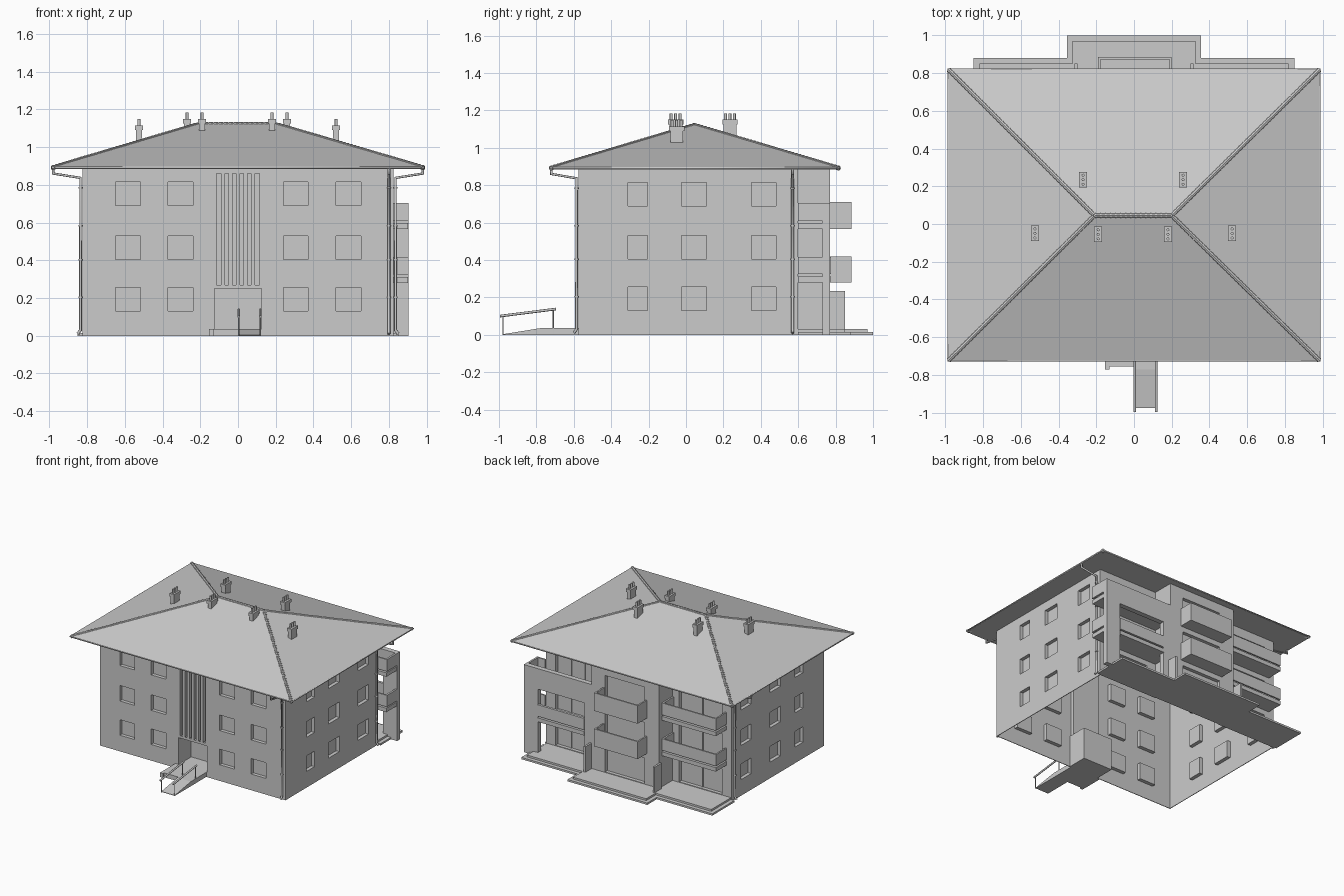
import bpy, bmesh, math
from mathutils import Vector, Matrix

if "Cube" in bpy.data.objects:
    bpy.data.objects.remove(bpy.data.objects["Cube"])


def finish(name, bm):
    bmesh.ops.recalc_face_normals(bm, faces=bm.faces)
    me = bpy.data.meshes.new(name)
    bm.to_mesh(me)
    bm.free()
    ob = bpy.data.objects.new(name, me)
    bpy.context.collection.objects.link(ob)
    return ob


def boxes(name, items):
    """One object from several (x0, x1, y0, y1, z0, z1) blocks."""
    bm = bmesh.new()
    for x0, x1, y0, y1, z0, z1 in items:
        m = Matrix.Translation(((x0 + x1) / 2, (y0 + y1) / 2, (z0 + z1) / 2))
        m = m @ Matrix.Diagonal((abs(x1 - x0), abs(y1 - y0), abs(z1 - z0), 1))
        bmesh.ops.create_cube(bm, size=1, matrix=m)
    return finish(name, bm)


def prism(name, pts, vec):
    """Extrude a flat 3D outline along vec."""
    bm = bmesh.new()
    f = bm.faces.new([bm.verts.new(p) for p in pts])
    r = bmesh.ops.extrude_face_region(bm, geom=[f])
    bmesh.ops.translate(bm, vec=vec, verts=[v for v in r["geom"] if isinstance(v, bmesh.types.BMVert)])
    return finish(name, bm)


def bake(ob):
    dg = bpy.context.evaluated_depsgraph_get()
    return bpy.data.meshes.new_from_object(ob.evaluated_get(dg))


def tube(name, paths, r, closed=False):
    cu = bpy.data.curves.new(name, "CURVE")
    cu.dimensions = "3D"
    cu.bevel_depth, cu.bevel_resolution, cu.use_fill_caps = r, 2, True
    for path in paths:
        sp = cu.splines.new("POLY")
        sp.points.add(len(path) - 1)
        for p, co in zip(sp.points, path):
            p.co = (*co, 1)
        sp.use_cyclic_u = closed
    tmp = bpy.data.objects.new(name + "_path", cu)
    bpy.context.collection.objects.link(tmp)
    bpy.context.view_layer.update()
    ob = bpy.data.objects.new(name, bake(tmp))
    bpy.context.collection.objects.link(ob)
    bpy.data.objects.remove(tmp)
    return ob


# Openings: block on a wall given along-wall range, inward depth and height
def on_wall(side, u0, u1, d0, d1, z0, z1):
    if side in "LR":
        s = -1 if side == "R" else 1
        a, b = sorted((-s * 0.825 + s * d0, -s * 0.825 + s * d1))
        return (a, b, u0, u1, z0, z1)
    base, s = {"F": (-0.575, 1), "B": (0.77, -1), "S": (0.6, -1)}[side]
    a, b = sorted((base + s * d0, base + s * d1))
    return (u0, u1, a, b, z0, z1)


cuts, panes, frames = [], [], []


def window(side, u0, u1, z0, z1, parts=1):
    cuts.append(on_wall(side, u0, u1, -0.03, 0.06, z0, z1))
    panes.append(on_wall(side, u0, u1, 0.028, 0.034, z0, z1))
    t = 0.005
    for a, b, c, d in ((u0 - t, u0, z0 - t, z1 + t), (u1, u1 + t, z0 - t, z1 + t),
                       (u0, u1, z0 - t, z0), (u0, u1, z1, z1 + t)):
        frames.append(on_wall(side, a, b, 0.003, 0.034, c, d))
    for i in range(1, parts):
        u = u0 + (u1 - u0) * i / parts
        frames.append(on_wall(side, u - t, u + t, 0.02, 0.034, z0, z1))


for z in (0.13, 0.405, 0.69):
    for u in (-0.65, -0.37, 0.24, 0.52):
        window("F", u, u + 0.132, z, z + 0.125)
    for u, w in ((-0.31, 0.105), (-0.025, 0.135), (0.35, 0.13)):
        window("L", u, u + w, z, z + 0.125)
        window("R", u, u + w, z, z + 0.125)
for z in (0.035, 0.32, 0.605):
    window("B", -0.17, 0.18, z, z + 0.205)
    window("S", 0.38, 0.74, z, z + 0.205, 3)
    window("S", -0.74, -0.36, z, z + 0.205, 2)
cuts.append((-0.125, 0.125, -0.62, -0.51, -0.05, 0.25))     # entrance
cuts.append((-0.115, 0.115, -0.62, -0.545, 0.27, 0.86))     # stair glazing recess

# Thin-walled building body with projecting rear bay
def footprint(x, y0, y1, bx, by, z):
    return [(-x, y0, z), (x, y0, z), (x, y1, z), (bx, y1, z), (bx, by, z),
            (-bx, by, z), (-bx, y1, z), (-x, y1, z)]


body = prism("walls", footprint(0.825, -0.575, 0.6, 0.3, 0.77, 0), (0, 0, 0.888))
hollow = prism("hollow_cutter", footprint(0.82, -0.57, 0.595, 0.295, 0.765, -0.1), (0, 0, 1.2))
holes = boxes("opening_cutter", cuts)
for cutter in (hollow, holes):
    mod = body.modifiers.new("cut", "BOOLEAN")
    mod.operation, mod.solver, mod.object = "DIFFERENCE", "EXACT", cutter
bpy.context.view_layer.update()
mesh = bake(body)
body.modifiers.clear()
body.data = mesh
for cutter in (hollow, holes):
    bpy.data.objects.remove(cutter)
boxes("window_glass", panes)
boxes("window_reveals", frames)

# Stair glazing fins and recessed entrance with door
boxes("stair_glazing", [(-0.115, 0.115, -0.545, -0.54, 0.27, 0.86)])
boxes("stair_fins", [(x - 0.011, x + 0.011, -0.575, -0.545, 0.27, 0.86) for x in (-0.08, -0.04, 0, 0.04, 0.08)]
      + [(x - 0.003, x + 0.003, -0.572, -0.54, 0.265, 0.865) for x in (-0.118, 0.118)])
boxes("entrance_porch", [(-0.131, -0.125, -0.572, -0.41, 0, 0.256), (0.125, 0.131, -0.572, -0.41, 0, 0.256),
                         (-0.125, 0.125, -0.572, -0.41, 0.25, 0.256), (-0.125, 0.125, -0.416, -0.41, 0, 0.25),
                         (-0.125, 0.125, -0.575, -0.416, 0, 0.035)])
boxes("entrance_door", [(0.01, 0.11, -0.422, -0.416, 0.035, 0.22)])

# Landing, ramp and handrails
boxes("landing", [(-0.13, 0.0, -0.755, -0.575, 0, 0.035), (-0.155, -0.13, -0.77, -0.575, 0, 0.035)])
prism("ramp", [(0, -0.975, 0), (0, -0.975, 0.004), (0, -0.77, 0.037), (0, -0.575, 0.037), (0, -0.575, 0)], (0.12, 0, 0))
tube("handrails", [[(x, -0.995, 0.10), (x, -0.695, 0.138)] for x in (0.004, 0.118)], 0.007)
tube("rail_posts", [[(x, y, 0), (x, y, z)] for x in (0.004, 0.118) for y, z in ((-0.978, 0.10), (-0.71, 0.135))], 0.003)

# Hipped roof
X, Y0, Y1 = 0.985, -0.725, 0.82
corners = [(-X, Y0), (X, Y0), (X, Y1), (-X, Y1)]
ends = [Vector((-0.21, 0.045, 1.127)), Vector((0.2, 0.045, 1.127))]
bm = bmesh.new()
lo = [bm.verts.new((*c, 0.885)) for c in corners]
hi = [bm.verts.new((*c, 0.897)) for c in corners]
l, r = [bm.verts.new(e) for e in ends]
bm.faces.new(lo)
for i in range(4):
    j = (i + 1) % 4
    bm.faces.new((lo[i], lo[j], hi[j], hi[i]))
for f in ((hi[0], hi[1], r, l), (hi[1], hi[2], r), (hi[2], hi[3], l, r), (hi[3], hi[0], l)):
    bm.faces.new(f)
finish("roof", bm)

# Overlapping cap tiles on ridge and hips
bm = bmesh.new()
lines = [(ends[0], ends[1])] + [(Vector((*c, 0.897)), ends[0 if c[0] < 0 else 1]) for c in corners]
for a, b in lines:
    n = int((b - a).length / 0.027)
    rot = (b - a).to_track_quat("Z", "Y").to_matrix().to_4x4()
    for i in range(n):
        p = a.lerp(b, (i + 0.7) / (n + 0.4)) - Vector((0, 0, 0.007))
        bmesh.ops.create_cone(bm, cap_ends=True, segments=8, radius1=0.014, radius2=0.011,
                              depth=0.031, matrix=Matrix.Translation(p) @ rot)
finish("ridge_tiles", bm)

# Gutters and downpipes
tube("gutter", [[(*c, 0.892) for c in corners]], 0.006, True)
pipes, rings = [], []
for (x, y), (dx, dy), reach in (((0.80, -0.585), (0, -1), 0.135),
                                ((0.835, 0.57), (1, 0), 0.145), ((-0.835, 0.57), (-1, 0), 0.145)):
    out = lambda d, z: (x + dx * d, y + dy * d, z)
    pipes.append([out(reach, 0.89), out(reach, 0.86), out(0, 0.837), out(0, 0.03), out(0.015, 0.01)])
    rings += [[(x, y, z), (x, y, z + 0.008)] for z in (0.2, 0.4, 0.58, 0.78)]
tube("downpipes", pipes, 0.008)
tube("pipe_clips", rings, 0.011)

# Chimneys with cap and three pots each
stacks, pots = [], []
for x, y, z0, z1 in ((-0.27, 0.235, 1.03, 1.15), (0.26, 0.235, 1.03, 1.15), (-0.525, -0.05, 1.0, 1.115),
                     (0.52, -0.05, 1.0, 1.115), (-0.19, -0.055, 1.06, 1.15), (0.18, -0.055, 1.06, 1.15)):
    stacks += [(x - 0.016, x + 0.016, y - 0.034, y + 0.034, z0, z1 - 0.025),
               (x - 0.021, x + 0.021, y - 0.041, y + 0.041, z1 - 0.025, z1)]
    pots += [[(x, y + d, z1 - 0.01), (x, y + d, z1 + 0.034)] for d in (-0.024, 0, 0.024)]
boxes("chimneys", stacks)
tube("chimney_pots", pots, 0.008)


# Open-topped balcony: slab plus parapets on three sides, optional gap under the parapet
def balcony(x0, x1, y0, y1, zs, zf, zt, gap=0.0, t=0.012):
    zb = zf + gap
    return [(x0, x1, y0, y1, zs, zf), (x0, x1, y1 - t, y1, zb, zt),
            (x0, x0 + t, y0, y1 - t, zb, zt), (x1 - t, x1, y0, y1 - t, zb, zt)]


boxes("central_balconies", balcony(-0.19, 0.2, 0.765, 0.885, 0.28, 0.31, 0.42)
      + balcony(-0.19, 0.2, 0.765, 0.885, 0.565, 0.595, 0.71))
boxes("side_balconies", balcony(-0.78, -0.3, 0.595, 0.735, 0.28, 0.312, 0.417, 0.012)
      + balcony(-0.78, -0.3, 0.595, 0.735, 0.565, 0.597, 0.705, 0.012))

# Two-storey corner loggia with roof terrace
boxes("loggia_frame", [(0.78, 0.905, 0.73, 0.77, 0, 0.54), (0.3, 0.365, 0.73, 0.77, 0, 0.54),
                       (0.3, 0.905, 0.73, 0.77, 0.54, 0.705)])
boxes("loggia_floors", [(0.3, 0.9, 0.6, 0.73, z, z + 0.032) for z in (0.28, 0.565)])
boxes("loggia_parapets", [(0.365, 0.78, 0.755, 0.775, 0.324, 0.417), (0.365, 0.78, 0.73, 0.775, 0.28, 0.312)]
      + [(0.89, 0.905, 0.6, 0.73, a, b) for a, b in ((0.324, 0.417), (0.609, 0.705))]
      + [(0.825, 0.89, 0.6, 0.612, a, b) for a, b in ((0.324, 0.417), (0.609, 0.705))])

# Garden walls and stepped terrace behind the house
boxes("garden_dividers", [(s - 0.008, s + 0.008, 0.76, 0.85, 0.02, 0.235) for s in (-0.308, 0.308)])


def terrace(x, y, bx, by, z):
    return footprint(x, 0.6, y, bx, by, z)


prism("terrace_step", terrace(0.85, 0.88, 0.355, 1.0, 0), (0, 0, 0.015))
prism("terrace_top", terrace(0.82, 0.85, 0.325, 0.97, 0.015), (0, 0, 0.015))
